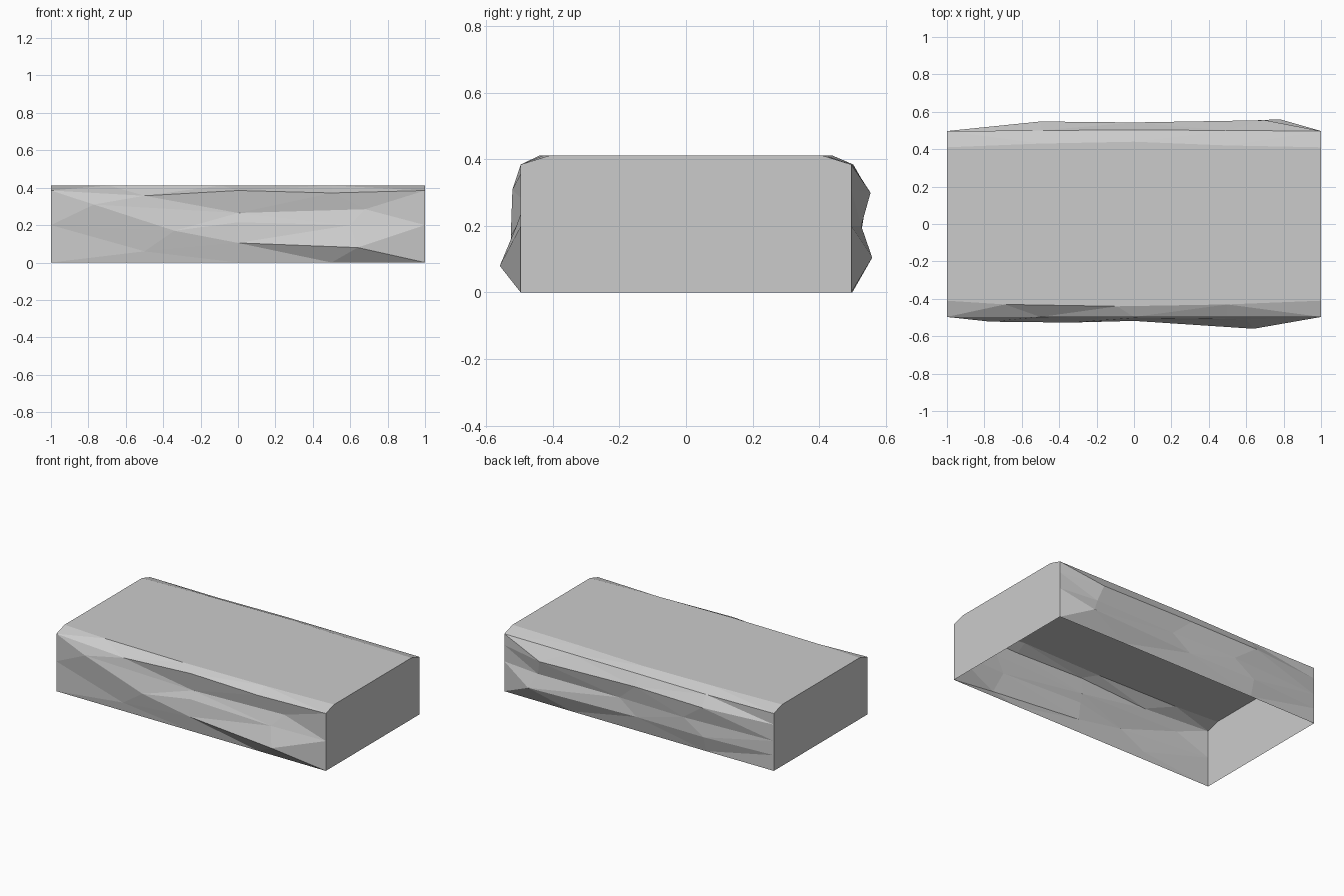
import bpy, bmesh

if "Cube" in bpy.data.objects:
    bpy.data.objects.remove(bpy.data.objects["Cube"])

# Outline shared by both ends of each rough side: (height, distance from centre)
END = [(0, .497), (.105, .497), (.2, .497), (.31, .497), (.385, .497), (.412, .41)]

# Chipped points between the ends, one row per height: (x, z, distance from centre)
FRONT = [
    [(-.5, 0, .497), (0, 0, .497), (.5, 0, .497)],
    [(-.5, .06, .505), (0, .105, .518), (.64, .08, .56)],
    [(-.34, .17, .527), (0, .215, .502), (.6, .2, .51)],
    [(-.77, .31, .522), (0, .265, .478), (.68, .285, .48)],
    [(-.5, .357, .497), (0, .385, .497), (.5, .372, .497)],
    [(-.69, .412, .43), (-.09, .412, .44), (.5, .412, .43)],
]
BACK = [
    [(-.5, 0, .5), (0, 0, .5), (.5, 0, .5)],
    [(-.5, .105, .53), (0, .105, .525), (.78, .105, .56)],
    [(-.35, .2, .53), (.13, .2, .52), (.73, .2, .527)],
    [(-.5, .31, .548), (0, .315, .543), (.7, .3, .555)],
    [(-.5, .38, .5), (0, .385, .503), (.5, .385, .5)],
    [(-.5, .412, .43), (0, .412, .44), (.5, .412, .42)],
]

bm = bmesh.new()


def rough_side(rows, sign):
    """Faceted stone side; returns its grid of vertices."""
    grid = []
    for (z, d), row in zip(END, rows):
        pts = [(-1, z, d)] + row + [(1, z, d)]
        grid.append([bm.verts.new((x, sign * y, h)) for x, h, y in pts])
    for lo, hi in zip(grid, grid[1:]):
        for i in range(4):
            f = bm.faces.new((lo[i], lo[i + 1], hi[i + 1], hi[i]))
            bmesh.ops.triangulate(bm, faces=[f])
    return grid


front = rough_side(FRONT, -1)
back = rough_side(BACK, 1)

# Flat top and the two flat ends; the underside stays open
bm.faces.new(front[-1] + back[-1][::-1])
for c in (0, -1):
    bm.faces.new([r[c] for r in front] + [r[c] for r in reversed(back)])
bmesh.ops.recalc_face_normals(bm, faces=bm.faces[:])

mesh = bpy.data.meshes.new("stone_slab")
bm.to_mesh(mesh)
bm.free()
slab = bpy.data.objects.new("stone_slab", mesh)
bpy.context.collection.objects.link(slab)
